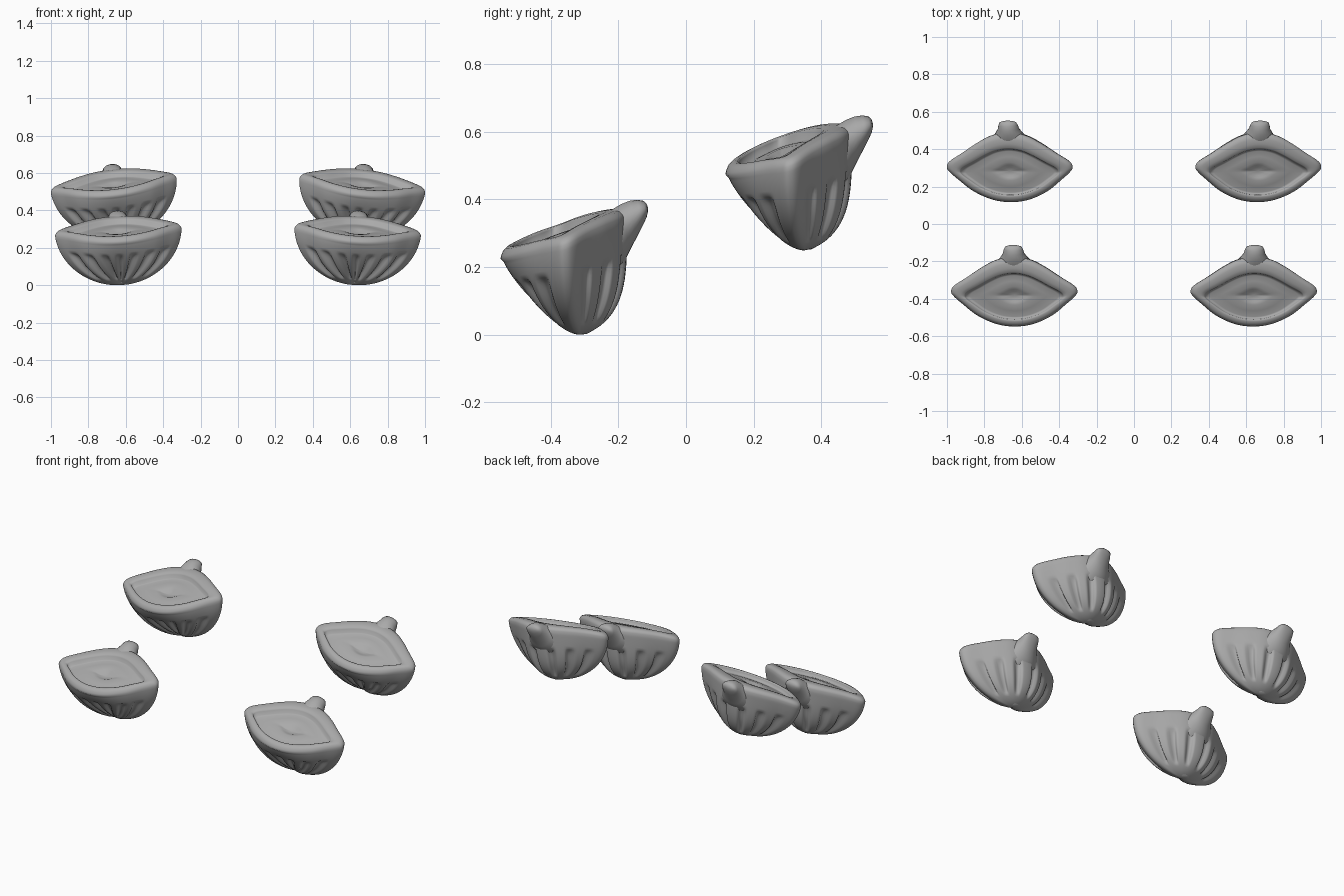
import bpy, bmesh, math
from mathutils import Vector, Matrix

if "Cube" in bpy.data.objects:
    bpy.data.objects.remove(bpy.data.objects["Cube"])

clay = bpy.data.materials.new("grey clay")
clay.diffuse_color = (0.4, 0.4, 0.4, 1)
clay.use_nodes = True
clay.node_tree.nodes["Principled BSDF"].inputs["Base Color"].default_value = clay.diffuse_color

# half outline of the almond shaped rim, front to back
HALF = [(0, -.197), (.1, -.183), (.2, -.138), (.28, -.075), (.325, -.035), (.34, -.008),
        (.322, .024), (.25, .07), (.17, .122), (.09, .162), (0, .178)]
LOOP = [Vector(p) for p in HALF + [(-x, y) for x, y in HALF[-2:0:-1]]]
SUB = 10
BOTTOM = Vector((0, .04))


def outline():
    """Closed smooth curve through the rim points."""
    pts, n = [], len(LOOP)
    for i in range(n):
        a, b, c, d = (LOOP[(i + k) % n] for k in (-1, 0, 1, 2))
        for j in range(SUB):
            t = j / SUB
            pts.append(.5 * (2 * b + (c - a) * t + (2 * a - 5 * b + 4 * c - d) * t * t
                             + (3 * b - a - 3 * c + d) * t ** 3))
    return pts


RIM = outline()


def rim_z(x, y):
    return .335 + .33 * y - .6 * y * y - .025 * (x / .34) ** 2


def inner(p):
    return Vector((.77 * p.x, .653 * p.y - .028))


# carved slots: rim x position, on the front and on the back
SLOTS = [(x, -1) for x in (-.27, -.19, -.095, 0, .095, .19, .27)] + \
        [(x, 1) for x in (-.27, -.17, -.065, .065, .17, .27)]


def slot_depth(p, h):
    along = max(0, 1 - abs((h - .62) / .27) ** 4)
    side = 1 if p.y > -.008 else -1
    best = max(math.exp(-((p.x - x) / .021) ** 4) for x, s in SLOTS if s == side)
    return along * best


def shell_point(p, h):
    """Point on the outer wall below rim point p, h = 0 rim, 1 bottom."""
    d = (p - BOTTOM)
    c = d.normalized().y
    if c < 0:
        w = c * c
        e, q = 2 + (1.5 - 2) * w, 2 + (1.1 - 2) * w
    else:
        w = c
        e, q = 2 + 2.5 * w, 2 - .5 * w
    s = max(0, 1 - h ** e) ** (1 / q)
    z = rim_z(p.x, p.y) * (1 - h)
    k = slot_depth(p, h)
    flat = BOTTOM + d * s
    out = d.normalized()
    return Vector((flat.x - out.x * .02 * k, flat.y - out.y * .02 * k, z + .008 * k))


def skin(name, rings, start=None, end=None):
    """Bridge closed rings and close each end with a fan."""
    bm = bmesh.new()
    rows = [[bm.verts.new(p) for p in r] for r in rings]
    n = len(rows[0])
    for a, b in zip(rows, rows[1:]):
        for i in range(n):
            bm.faces.new((a[i], a[(i + 1) % n], b[(i + 1) % n], b[i]))
    for row, tip in ((rows[0], start), (rows[-1], end)):
        if tip is not None:
            v = bm.verts.new(tip)
            for i in range(n):
                bm.faces.new((row[i], row[(i + 1) % n], v))
    bmesh.ops.recalc_face_normals(bm, faces=bm.faces)
    me = bpy.data.meshes.new(name)
    bm.to_mesh(me)
    bm.free()
    me.materials.append(clay)
    me.polygons.foreach_set("use_smooth", [True] * len(me.polygons))
    return me


# bowl: floor with a centre dimple, rolled lip, carved outer wall
centre = Vector((0, -.03))
rings = []
for s, drop in ((.08, .05), (.18, .047), (.28, .038), (.4, .033), (.65, .032), (.9, .034), (.97, .03)):
    ring = [centre + (inner(p) - centre) * s for p in RIM]
    rings.append([(v.x, v.y, rim_z(v.x, v.y) - drop) for v in ring])
for f, drop in ((1, .01), (.93, .004), (.7, 0), (.4, 0), (.2, .004), (.08, .013), (.02, .022)):
    ring = [p.lerp(inner(p), f) for p in RIM]
    rings.append([(v.x, v.y, rim_z(v.x, v.y) - drop) for v in ring])
STEPS = 34
for i in range(STEPS):
    h = .12 + .875 * math.sin(i / (STEPS - 1) * math.pi / 2) ** 1.1
    rings.append([shell_point(p, h) for p in RIM])
bowl = skin("bowl", rings, (0, -.03, rim_z(0, -.03) - .052), (0, .04, 0))

# handle: ellipses spanned between an upper and a lower line
HANDLE = [((.10, .34), (.11, .17), .13), ((.13, .368), (.165, .205), .1),
          ((.16, .386), (.187, .25), .073), ((.185, .396), (.205, .285), .058),
          ((.208, .399), (.224, .322), .052), ((.226, .396), (.236, .348), .044),
          ((.235, .388), (.239, .362), .027)]
loft = []
for top, low, w in HANDLE:
    t, l = Vector(top), Vector(low)
    m, r = (t + l) / 2, (t - l) / 2
    loft.append([(w * math.cos(a), m.x + r.x * math.sin(a), m.y + r.y * math.sin(a))
                 for a in (2 * math.pi * k / 24 for k in range(24))])
handle = skin("handle", loft, (0, .1, .26), (0, .24, .375))

# small nub under the bowl
nub_rings = [[(.05 * math.sin(b) * math.cos(a), .045 + .036 * math.sin(b) * math.sin(a),
               .026 + .026 * math.cos(b)) for a in (2 * math.pi * k / 20 for k in range(20))]
             for b in (math.pi * j / 8 for j in range(1, 8))]
nub = skin("nub", nub_rings, (0, .045, .052), (0, .045, 0))

# four tilted bowls, mirrored left and right
PIVOT = Vector((0, 0, .2))
for row, x, y, z, roll in (("front", .635, -.352, .0, 3.5), ("back", .655, .313, .25, 6.5)):
    for side, sx in (("left", -1), ("right", 1)):
        mat = (Matrix.Translation(Vector((sx * x, y, z)) + PIVOT)
               @ Matrix.Rotation(math.radians(sx * roll), 4, 'Y') @ Matrix.Translation(-PIVOT))
        for part, me in (("bowl", bowl), ("handle", handle), ("nub", nub)):
            ob = bpy.data.objects.new(f"{row}_{side}_{part}", me)
            bpy.context.collection.objects.link(ob)
            ob.matrix_world = mat
